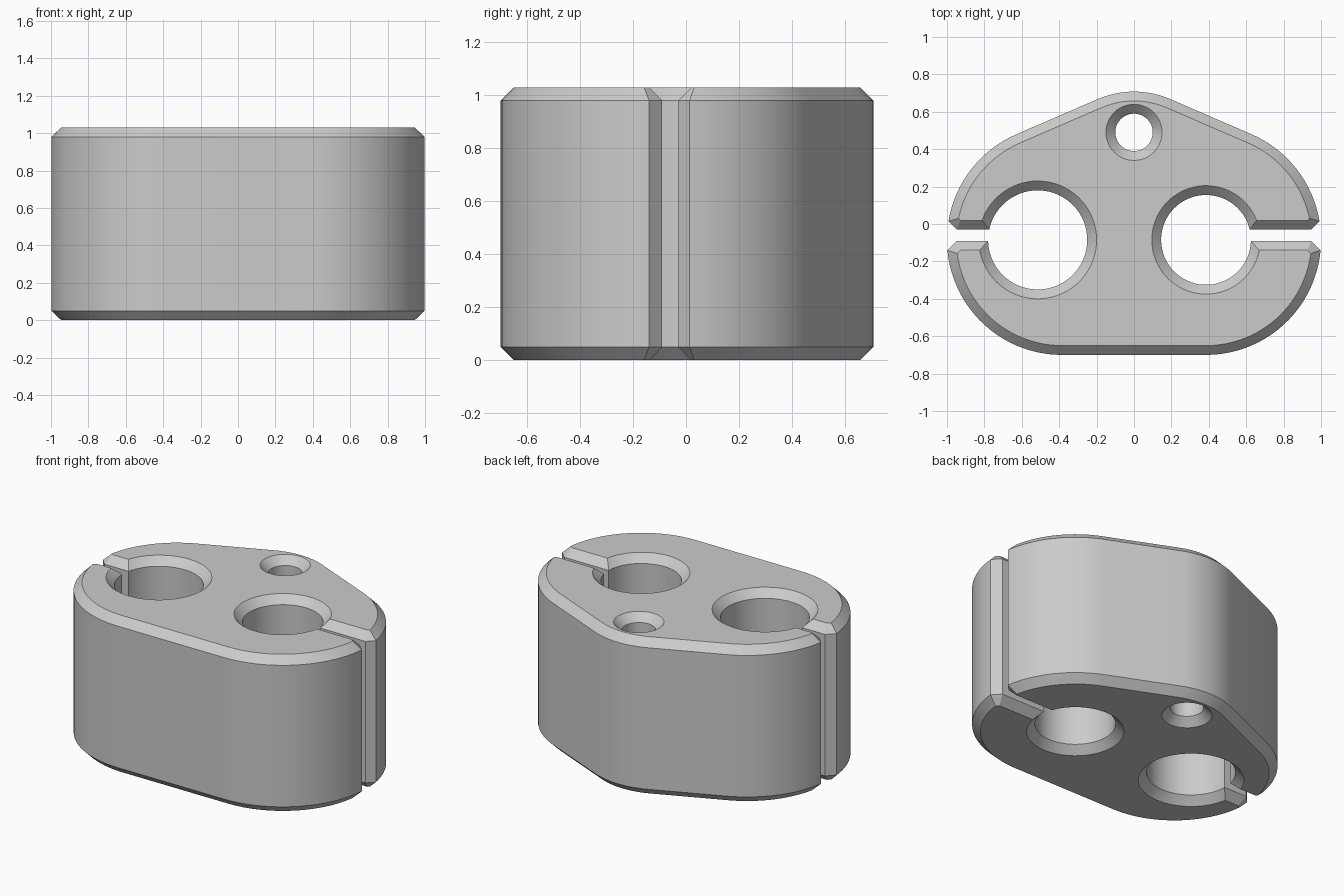
import bpy, bmesh
from math import sin, cos, pi, sqrt, atan2, radians

if "Cube" in bpy.data.objects:
    bpy.data.objects.remove(bpy.data.objects["Cube"], do_unlink=True)

HEIGHT, CHAMFER = 1.03, 0.05
LOBE_X, AXIS_Y, LOBE_R = 0.385, -0.085, 0.615      # rounded ends
NOSE_Y, NOSE_R = 0.22, 0.488                       # rounded back
SLOT_Y, SLOT_HALF, MOUTH = -0.06, 0.03, 0.918      # side slots
BORES = {1: (0.385, 0.24), -1: (0.515, 0.265)}     # side: distance, radius
PIN_Y, PIN_R = 0.49, 0.1
TANGENT = radians(66.4)


def arc(cx, cy, r, a, b, n):
    return [(cx + r * cos(a + (b - a) * i / n), cy + r * sin(a + (b - a) * i / n))
            for i in range(n + 1)]


def slot_edge(side, up, d):
    """Outer corner, inner corner and bore corner of one slot wall, inset by d."""
    start, v = MOUTH - d * sqrt(2), SLOT_HALF + d
    # where the 45 degree mouth bevel meets the rounded end
    px, py = start - LOBE_X, SLOT_Y - AXIS_Y
    b, c = px + up * py, px * px + py * py - (LOBE_R - d) ** 2
    t = (-b + sqrt(b * b - 2 * c)) / 2
    # where the slot wall meets the bore
    bx, br = BORES[side]
    y = SLOT_Y + up * v
    hx = bx + sqrt((br + d) ** 2 - (y - AXIS_Y) ** 2)
    return [(side * (start + t), SLOT_Y + up * t), (side * (start + v), y), (side * hx, y)]


def angle(p, cx):
    return atan2(p[1] - AXIS_Y, p[0] - cx) % (2 * pi)


def outline(d):
    """Counter-clockwise outline of the block, inset by d."""
    ru, rl = slot_edge(1, 1, d), slot_edge(1, -1, d)
    lu, ll = slot_edge(-1, 1, d), slot_edge(-1, -1, d)
    r = LOBE_R - d
    pts = arc(LOBE_X, AXIS_Y, r, angle(ru[0], LOBE_X), TANGENT, 16)
    pts += arc(0, NOSE_Y, NOSE_R - d, TANGENT, pi - TANGENT, 12)
    pts += arc(-LOBE_X, AXIS_Y, r, pi - TANGENT, angle(lu[0], -LOBE_X), 16)
    pts += [lu[1]]
    bx, br = BORES[-1]
    pts += arc(-bx, AXIS_Y, br + d, angle(lu[2], -bx), angle(ll[2], -bx) - 2 * pi, 64)
    pts += [ll[1]]
    pts += arc(-LOBE_X, AXIS_Y, r, angle(ll[0], -LOBE_X), 1.5 * pi, 22)
    pts += arc(LOBE_X, AXIS_Y, r, 1.5 * pi, angle(rl[0], LOBE_X), 22)
    pts += [rl[1]]
    bx, br = BORES[1]
    pts += arc(bx, AXIS_Y, br + d, angle(rl[2], bx), angle(ru[2], bx), 64)[:1]
    pts += arc(bx, AXIS_Y, br + d, angle(rl[2], bx), angle(ru[2], bx), 64)[1:]
    return pts + [ru[1]]


def pin_hole(d):
    return arc(0, PIN_Y, PIN_R + d, 2 * pi, 0, 48)[:-1]


# Clamp block: walls with bevelled rims, then flat caps around the holes
bm = bmesh.new()
levels = [(0, CHAMFER), (CHAMFER, 0), (HEIGHT - CHAMFER, 0), (HEIGHT, CHAMFER)]
caps = {0: [], HEIGHT: []}
for section in (outline, pin_hole):
    rings = [[bm.verts.new((x, y, z)) for x, y in section(d)] for z, d in levels]
    n = len(rings[0])
    for low, high in zip(rings, rings[1:]):
        for i in range(n):
            j = (i + 1) % n
            bm.faces.new((low[i], low[j], high[j], high[i]))
    for z, ring in ((0, rings[0]), (HEIGHT, rings[-1])):
        caps[z] += [bm.edges.get((ring[i], ring[(i + 1) % n])) for i in range(n)]
for z, edges in caps.items():
    bmesh.ops.triangle_fill(bm, edges=edges, use_beauty=True, normal=(0, 0, 1 if z else -1))
bmesh.ops.recalc_face_normals(bm, faces=bm.faces)

mesh = bpy.data.meshes.new("clamp_block")
bm.to_mesh(mesh)
bm.free()
block = bpy.data.objects.new("clamp_block", mesh)
bpy.context.collection.objects.link(block)

# Plain grey finish
GREY = (0.6, 0.6, 0.6, 1)
mat = bpy.data.materials.new("light grey")
mat.use_nodes = True
mat.diffuse_color = GREY
mat.node_tree.nodes["Principled BSDF"].inputs["Base Color"].default_value = GREY
mesh.materials.append(mat)

bpy.ops.object.select_all(action="DESELECT")
block.select_set(True)
bpy.context.view_layer.objects.active = block
bpy.ops.object.shade_smooth_by_angle(angle=radians(25))
